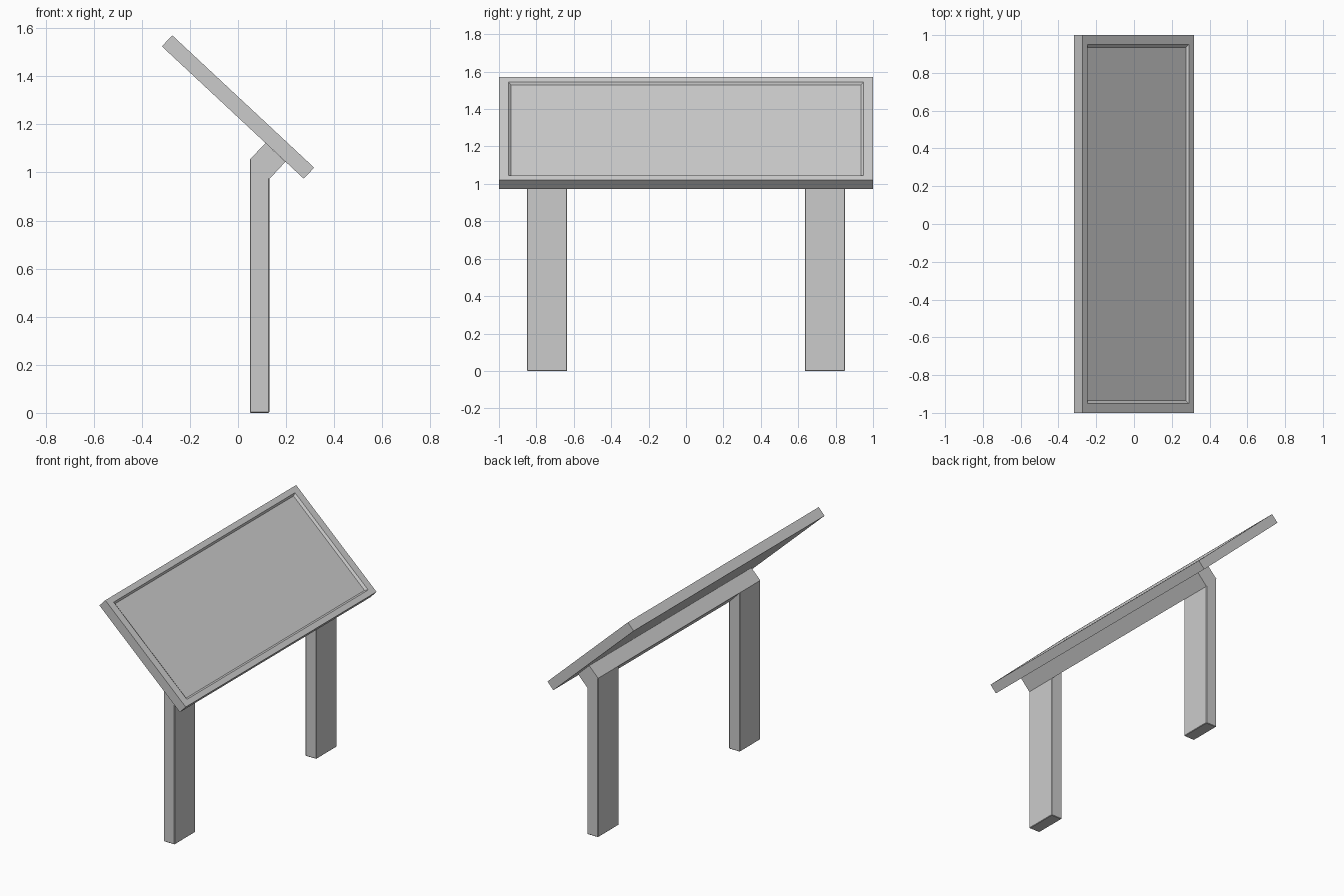
import bpy, bmesh, math

if "Cube" in bpy.data.objects:
    bpy.data.objects.remove(bpy.data.objects["Cube"])

TILT = math.radians(43)


def finish(name, bm):
    bmesh.ops.recalc_face_normals(bm, faces=bm.faces[:])
    me = bpy.data.meshes.new(name)
    bm.to_mesh(me)
    bm.free()
    ob = bpy.data.objects.new(name, me)
    bpy.context.collection.objects.link(ob)
    return ob


def prism(profile, y0, y1):
    """Extrude an x/z profile along y."""
    bm = bmesh.new()
    face = bm.faces.new([bm.verts.new((x, y0, z)) for x, z in profile])
    ext = bmesh.ops.extrude_face_region(bm, geom=[face], use_keep_orig=True)
    for v in ext["geom"]:
        if isinstance(v, bmesh.types.BMVert):
            v.co.y = y1
    return bm


# Tilted display panel with a shallow, sloped-wall recess in its face
L, W, T = 0.807, 2.0, 0.063
bm = bmesh.new()
bmesh.ops.create_cube(bm, size=1)
for v in bm.verts:
    v.co.x *= L
    v.co.y *= W
    v.co.z *= T
bm.normal_update()
top = max(bm.faces, key=lambda f: f.normal.z)
for bx, by, depth in ((0.036, 0.05, 0.0), (0.047, 0.065, 0.012)):
    bmesh.ops.inset_region(bm, faces=[top], thickness=0.01)
    for v in top.verts:
        v.co.x = math.copysign(L / 2 - bx, v.co.x)
        v.co.y = math.copysign(W / 2 - by, v.co.y)
        v.co.z = T / 2 - depth
panel = finish("display_panel", bm)
panel.rotation_euler.y = TILT
panel.location.z = 1.272

# Cross bar carrying the panel, square to its underside
bar = [(0.05, 1.055), (0.115, 1.122), (0.197, 1.044), (0.13, 0.972)]
finish("support_bar", prism(bar, -0.85, 0.85))

# Two flat posts, mitred into the bar, with slightly eased edges
post = [(0.05, 0), (0.05, 1.055), (0.13, 0.972), (0.13, 0)]
for name, y0, y1 in (("left_post", -0.85, -0.635), ("right_post", 0.635, 0.85)):
    bm = prism(post, y0, y1)
    edges = [e for e in bm.edges if min(v.co.z for v in e.verts) < 0.5]
    bmesh.ops.bevel(bm, geom=edges, offset=0.003, segments=1, affect='EDGES')
    finish(name, bm)
